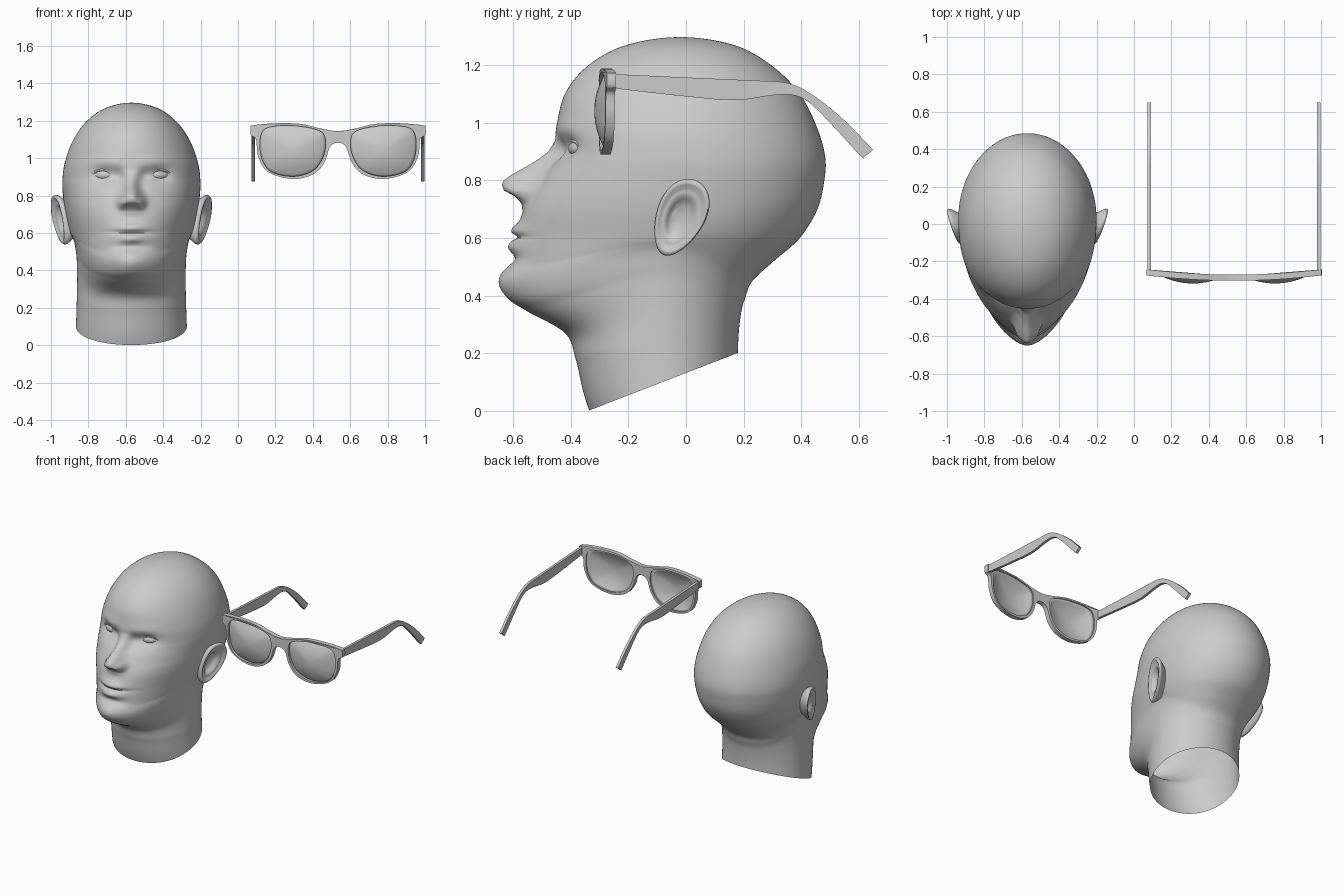
import bpy, bmesh, math
from math import sin, cos, pi, exp
from mathutils import Vector

if "Cube" in bpy.data.objects:
    bpy.data.objects.remove(bpy.data.objects["Cube"])

HX, GX = -0.57, 0.535          # centre lines of head and glasses


def spline(pts, n, closed=False):
    """Catmull-Rom samples; an open spline uses its end points only as tangents."""
    out, m = [], len(pts)
    for i in range(m if closed else m - 3):
        a, b, c, d = (pts[(i + k) % m] for k in range(4))
        for j in range(n):
            t = j / n
            out.append([0.5 * (2*q + (r-p)*t + (2*p-5*q+4*r-s)*t*t + (3*q-p-3*r+s)*t**3)
                        for p, q, r, s in zip(a, b, c, d)])
    if not closed:
        out.append(list(pts[-2]))
    return out


def lerp_table(tab, z):
    for (z0, v0), (z1, v1) in zip(tab, tab[1:]):
        if z0 <= z <= z1:
            return v0 + (v1 - v0) * (z - z0) / (z1 - z0)
    return tab[0][1] if z < tab[0][0] else tab[-1][1]


def finish(name, bm, angle=40):
    bmesh.ops.remove_doubles(bm, verts=bm.verts, dist=1e-5)
    bmesh.ops.recalc_face_normals(bm, faces=bm.faces)
    me = bpy.data.meshes.new(name)
    bm.to_mesh(me)
    bm.free()
    ob = bpy.data.objects.new(name, me)
    bpy.context.collection.objects.link(ob)
    bpy.ops.object.select_all(action='DESELECT')
    ob.select_set(True)
    bpy.context.view_layer.objects.active = ob
    bpy.ops.object.shade_smooth_by_angle(angle=math.radians(angle))
    return ob


def loft(rings):
    bm = bmesh.new()
    vs = [[bm.verts.new(p) for p in r] for r in rings]
    for a, b in zip(vs, vs[1:]):
        for i in range(len(a)):
            k = (i + 1) % len(a)
            bm.faces.new((a[i], a[k], b[k], b[i]))
    return bm


# ---- head: horizontal sections (z, front y, back y, half width, y of widest point)
SECTIONS = [
    (-.25, -.26, .19, .30, -.05), (-.1, -.30, .185, .30, -.06), (.05, -.352, .182, .298, -.07),
    (.18, -.383, .18, .293, -.08), (.27, -.42, .183, .29, -.08), (.345, -.55, .192, .292, -.08),
    (.39, -.615, .205, .298, -.08), (.45, -.640, .23, .308, -.06), (.52, -.617, .305, .324, -.03),
    (.6, -.592, .395, .338, 0), (.7, -.562, .456, .355, .02), (.8, -.507, .48, .366, .03),
    (.88, -.460, .483, .369, .02), (.98, -.450, .456, .355, 0), (1.1, -.42, .395, .31, 0),
    (1.2, -.338, .295, .237, 0), (1.27, -.205, .165, .135, -.01), (1.297, -.02, -.02, 0, -.02),
    (1.27, .165, -.205, -.135, -.01)]
NOSE = [(.69, 0), (.72, .018), (.745, .055), (.765, .104), (.785, .124), (.8, .125),
        (.82, .110), (.86, .065), (.9, .022), (.94, 0)]
# roundness of the front half: low values taper towards the chin, high ones fill the cheeks
TAPER = [(.2, 2), (.36, 1.82), (.5, 1.8), (.62, 1.97), (.75, 2.15), (.87, 2.2), (1.0, 2.06), (1.1, 2)]


def bump(x, z, cx, cz, sx, sz):
    return exp(-((abs(x) - cx) / sx) ** 2 - ((z - cz) / sz) ** 2)


def features(x, z):
    w = .058 if z < .78 else max(.034, .058 - .35 * (z - .78))
    d = max(0, lerp_table(NOSE, z)) * exp(-abs(x / w) ** 2.4)      # nose
    d += .033 * bump(x, z, .052, .757, .022, .026)                 # nostril wings
    d += .022 * bump(x, z, 0, .628, .080, .022)                    # upper lip
    d += .018 * bump(x, z, 0, .572, .070, .022)                    # lower lip
    d -= .018 * bump(x, z, 0, .603, .100, .008)                    # mouth line
    d -= .022 * bump(x, z, 0, .525, .09, .025)                     # hollow above the chin
    d += .010 * bump(x, z, 0, .445, .08, .05)                      # chin
    d -= .032 * bump(x, z, .145, .912, .065, .042)                 # eye sockets
    d -= .020 * bump(x, z, .07, .905, .03, .04)
    d += .006 * bump(x, z, .13, .985, .09, .03)                    # brows
    return d


rings = []
for z, yf, yb, w, yc in spline(SECTIONS, 11):
    n = lerp_table(TAPER, z)
    lift = .12 * exp(-((z - .40) / .17) ** 2)                      # jaw line rises to the ears
    ring = []
    for i in range(192):
        a = 2 * pi * i / 192
        c, s = cos(a), sin(a)
        p = 2 / n if c > 0 else 1
        x = w * math.copysign(abs(s) ** p, s)
        if c > 0:
            y = yc - (yc - yf) * c ** p - features(x, z) * min(1, c * 3)
        else:
            y = yc - (yb - yc) * c
        ring.append((HX + x, y, z + lift * s ** 4))
    rings.append(ring)
bm = loft(rings)
# slanted open cut through the neck
bmesh.ops.bisect_plane(bm, geom=bm.verts[:] + bm.edges[:] + bm.faces[:],
                       plane_co=(0, -.335, .002), plane_no=(0, .2, -.517), clear_outer=True)
finish("head", bm, 60)

# ---- ears: concentric rings (radius, height) rolling over the rim into the bowl
EAR = [(.55, -.10), (.7, -.05), (.88, -.018), (.98, 0), (1.0, .012), (.95, .022), (.86, .021),
       (.76, .010), (.68, .010), (.58, .010), (.48, -.006), (.3, -.018), (0, -.020)]
for side, label in ((-1, "right"), (1, "left")):
    rings = []
    for r, h in EAR:
        ring = []
        for i in range(56):
            a = 2 * pi * i / 56
            v = r * .140 * cos(a)
            u = r * sin(a) * (.084 + .12 * v)
            y = -.021 + u * .91 + v * .41
            z = .67 + v * .92 - u * .40
            x = .378 + .32 * y + .10 * (z - .67) + h
            ring.append((HX + side * x, y, z))
        rings.append(ring)
    finish(label + "_ear", loft(rings), 80)

# ---- eyes and eyelids
for side, label in ((-1, "right"), (1, "left")):
    def place(p):
        t = side * .27
        x, y, z = p
        return (HX + side * .137 + x * cos(t) - y * sin(t), -.357 + x * sin(t) + y * cos(t), .91 + z)
    ball = [[place((.068 * sin(b) * cos(a), -.050 * cos(b), .036 * sin(b) * sin(a)))
             for a in (2 * pi * i / 32 for i in range(32))]
            for b in (pi * j / 16 for j in range(17))]
    finish(label + "_eye", loft(ball), 80)
    lid = [[place(((.063 + .005 * cos(b)) * cos(a), -.028 - .012 * sin(a) ** 2 + .006 * sin(b),
                   (.028 + .006 * cos(b)) * sin(a)))
            for a in (2 * pi * i / 40 for i in range(40))]
           for b in (2 * pi * j / 10 for j in range(11))]
    finish(label + "_eyelid", loft(lid), 80)


# ---- glasses: flat outlines given thickness, then mapped into place
def plate(name, outlines, half, bevel, mapping):
    cu = bpy.data.curves.new(name, 'CURVE')
    cu.dimensions, cu.fill_mode, cu.extrude = '2D', 'BOTH', half
    for pts in outlines:
        sp = cu.splines.new('POLY')
        sp.points.add(len(pts) - 1)
        for q, p in zip(sp.points, pts):
            q.co = (p[0], p[1], 0, 1)
        sp.use_cyclic_u = True
    tmp = bpy.data.objects.new(name + "_outline", cu)
    bpy.context.collection.objects.link(tmp)
    bpy.context.view_layer.update()
    me = bpy.data.meshes.new_from_object(tmp.evaluated_get(bpy.context.evaluated_depsgraph_get()))
    bpy.data.objects.remove(tmp)
    bm = bmesh.new()
    bm.from_mesh(me)
    for v in bm.verts:
        v.co = Vector(mapping(*v.co))
    ob = finish(name, bm)
    mod = ob.modifiers.new("rounded", 'BEVEL')
    mod.width, mod.segments, mod.limit_method, mod.angle_limit = bevel, 3, 'ANGLE', math.radians(50)
    return ob


def bow(x):
    return -.287 + .028 * (x / .465) ** 2


HALF = [(0, 1.145), (.096, 1.16), (.2, 1.184), (.337, 1.187), (.455, 1.176), (.467, 1.165),
        (.466, 1.125), (.438, 1.10), (.43, 1.02), (.39, .94), (.31, .9), (.214, .89),
        (.123, .92), (.072, .98), (.048, 1.05), (.027, 1.076), (0, 1.083)]
HOLE = [(.088, 1.14), (.2, 1.17), (.33, 1.172), (.4, 1.148), (.418, 1.07), (.4, .98),
        (.35, .925), (.24, .903), (.14, .93), (.088, .99), (.067, 1.07)]
outer = spline(HALF + [(-x, z) for x, z in HALF[-2:0:-1]], 5, True)
hole = spline(HOLE, 7, True)
plate("front_frame", [outer, hole, [(-x, z) for x, z in hole]], .016, .006,
      lambda x, z, t: (GX + x, bow(x) + t, z))

TEMPLE = [(-.266, 1.168), (-.24, 1.168), (0, 1.157), (.22, 1.147), (.35, 1.138), (.44, 1.096),
          (.55, 1.008), (.640, .915), (.647, .905), (.618, .882), (.606, .884), (.52, .978),
          (.43, 1.068), (.37, 1.096), (.30, 1.095), (.17, 1.078), (0, 1.091),
          (-.24, 1.118), (-.266, 1.122)]
for side, label in ((-1, "right"), (1, "left")):
    # lens, bulging forwards
    rings = []
    for j in range(11):
        r = 1.03 * (1 - j / 10)
        rings.append([(GX + side * (.243 + (x - .243) * r),
                       bow(.243 + (x - .243) * r) - .038 * (1 - r * r), 1.04 + (z - 1.04) * r)
                      for x, z in hole])
    lens = finish(label + "_lens", loft(rings), 60)
    lens.modifiers.new("thickness", 'SOLIDIFY').thickness = .008
    # temple arm, hooked at the back
    plate(label + "_temple", [spline(TEMPLE, 6, True)], .009, .007,
          lambda y, z, t, s=side: (GX + s * .453 + t, y, z))
